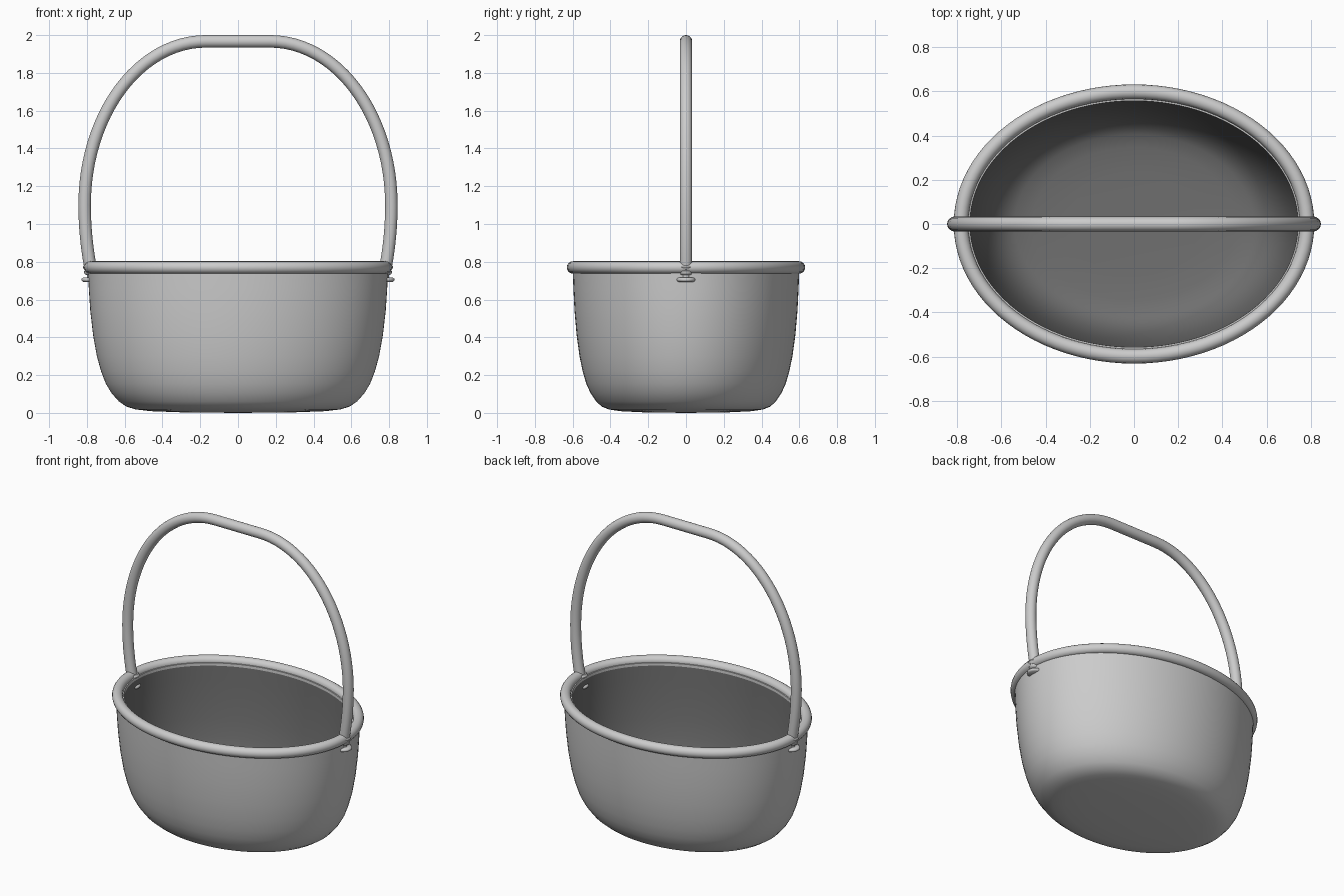
import bpy, bmesh, math

if "Cube" in bpy.data.objects:
    bpy.data.objects.remove(bpy.data.objects["Cube"])


def flat(name, v):
    m = bpy.data.materials.new(name)
    m.diffuse_color = (v, v, v, 1)
    m.use_nodes = True
    m.node_tree.nodes["Principled BSDF"].inputs["Base Color"].default_value = m.diffuse_color
    return m


grey = flat("plain_grey", 0.6)
dark = flat("dark_grey", 0.16)


def finish(name, bm, angle=40):
    me = bpy.data.meshes.new(name)
    bmesh.ops.recalc_face_normals(bm, faces=bm.faces[:])
    bm.to_mesh(me)
    bm.free()
    ob = bpy.data.objects.new(name, me)
    bpy.context.collection.objects.link(ob)
    me.materials.append(grey)
    me.materials.append(dark)
    bpy.ops.object.select_all(action='DESELECT')
    ob.select_set(True)
    bpy.context.view_layer.objects.active = ob
    bpy.ops.object.shade_smooth_by_angle(angle=math.radians(angle))
    return ob


def lathe(name, profile, n=96, closed=False, centre=(0, 0), dark_from=None):
    """Sweep (x radius, y radius, z) points round an ellipse; bands from dark_from on are dark."""
    bm = bmesh.new()
    rings = []
    for rx, ry, z in profile:
        if rx == 0:
            rings.append([bm.verts.new((centre[0], centre[1], z))] * n)
        else:
            rings.append([bm.verts.new((centre[0] + rx * math.cos(t), centre[1] + ry * math.sin(t), z))
                          for t in (2 * math.pi * i / n for i in range(n))])
    pairs = list(zip(rings, rings[1:]))
    if closed:
        pairs.append((rings[-1], rings[0]))
    for k, (a, b) in enumerate(pairs):
        for i in range(n):
            j = (i + 1) % n
            f = bm.faces.new(list(dict.fromkeys((a[i], a[j], b[j], b[i]))))
            f.material_index = int(dark_from is not None and k >= dark_from)
    return finish(name, bm)


# Bowl: light outer wall and lip, then dark inner wall back down to the floor
outer = [(0, 0), (.30, .003), (.46, .009), (.54, .018), (.59, .033), (.63, .06), (.67, .105),
         (.70, .155), (.725, .22), (.747, .30), (.767, .41), (.782, .54), (.79, .66), (.795, .77)]
inner = [(.742, .77), (.741, .752), (.737, .66), (.729, .54), (.714, .41), (.695, .30), (.673, .225),
         (.648, .17), (.618, .125), (.58, .09), (.54, .07), (.46, .055), (.30, .047), (0, .045)]
lathe("bowl", [(r, r * .6 / .795, z) for r, z in outer] +
      [(r, r * .557 / .742, z) for r, z in inner], dark_from=len(outer) + 1)

# Rolled rim
R = .033
lathe("rim", [(.782 + R * math.cos(a), .598 + R * math.cos(a), .77 + R * math.sin(a))
              for a in (2 * math.pi * k / 16 for k in range(16))], closed=True)

# Arched handle: legs curving in to the rim, elliptical shoulders, flat top
half = [(.812 - .031 * (1 - k / 6) ** 2, .77 + .33 * k / 6) for k in range(6)]
half += [(.17 + .642 * math.cos(t), 1.1 + .867 * math.sin(t))
         for t in (math.pi / 2 * k / 24 for k in range(25))]
path = half + [(-x, z) for x, z in reversed(half)]
bm = bmesh.new()
rings = []
for i, (x, z) in enumerate(path):
    a, b = path[max(i - 1, 0)], path[min(i + 1, len(path) - 1)]
    dx, dz = b[0] - a[0], b[1] - a[1]
    d = math.hypot(dx, dz)
    nx, nz = dz / d, -dx / d
    rings.append([bm.verts.new((x + R * math.cos(t) * nx, R * math.sin(t), z + R * math.cos(t) * nz))
                  for t in (2 * math.pi * k / 20 for k in range(20))])
for a, b in zip(rings, rings[1:]):
    for i in range(20):
        bm.faces.new((a[i], a[(i + 1) % 20], b[(i + 1) % 20], b[i]))
bm.faces.new(rings[0])
bm.faces.new(rings[-1])
finish("handle", bm)

# Handle pins: collar in the rim, bead, stem and rounded washer below
pin = [(0, .785), (.036, .785), (.044, .772), (.036, .758), (.03, .757), (.036, .75), (.036, .74),
       (.03, .732), (.021, .729), (.021, .717), (.042, .716), (.049, .711), (.051, .705),
       (.049, .699), (.042, .694), (0, .694)]
for side, label in ((-1, "left"), (1, "right")):
    lathe(label + "_handle_pin", [(r, r, z) for r, z in pin], n=24, centre=(.778 * side, 0))
